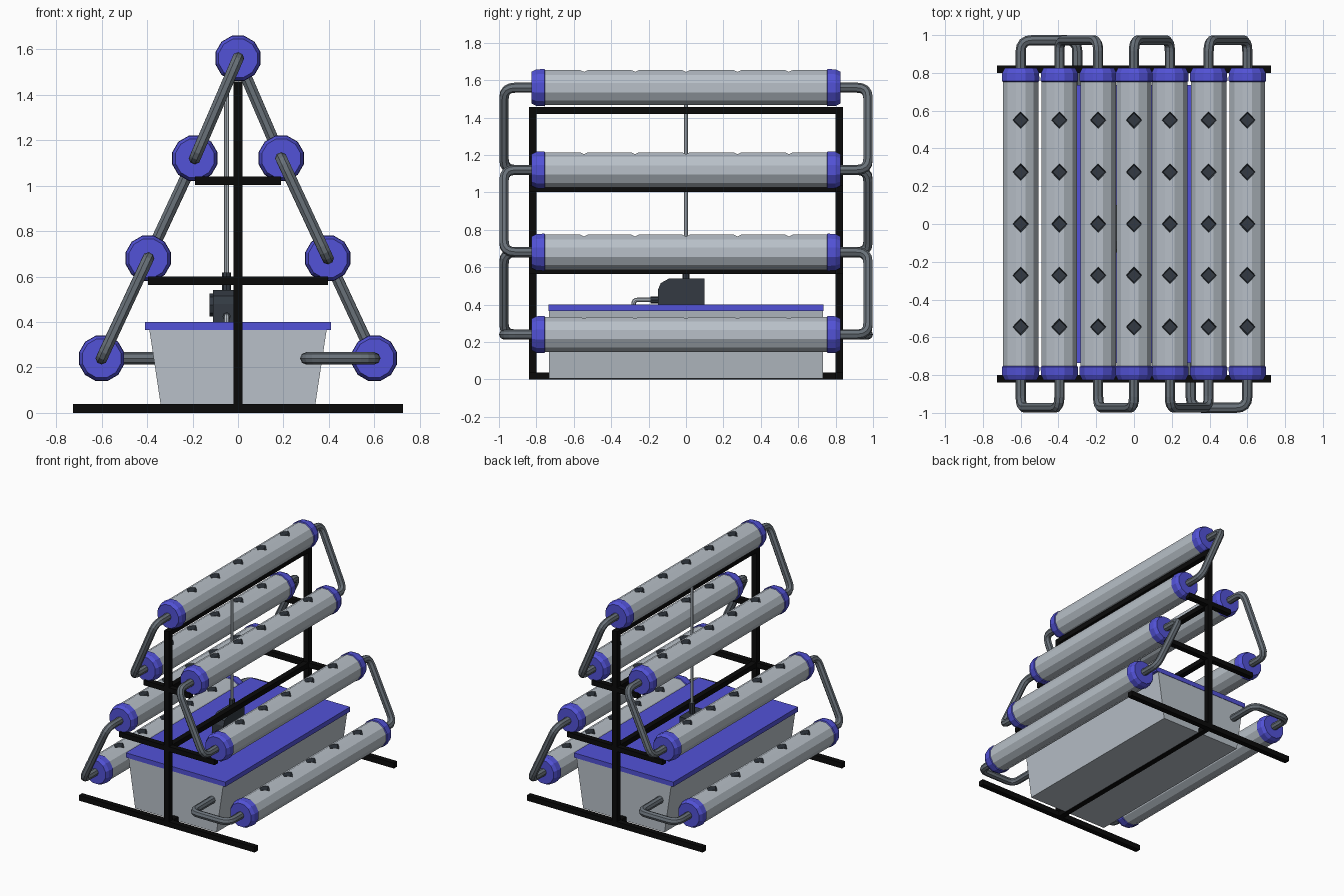
import bpy, bmesh, math
from mathutils import Vector, Matrix

if "Cube" in bpy.data.objects:
    bpy.data.objects.remove(bpy.data.objects["Cube"])


def mat(name, rgb):
    m = bpy.data.materials.new(name)
    m.diffuse_color = (*rgb, 1)
    m.use_nodes = True
    m.node_tree.nodes["Principled BSDF"].inputs["Base Color"].default_value = m.diffuse_color
    return m


LIGHT = mat("light_grey", (0.48, 0.53, 0.58))
BLUE = mat("blue", (0.085, 0.085, 0.68))
PIPE = mat("pipe_grey", (0.14, 0.165, 0.19))
DARK = mat("dark_slate", (0.033, 0.042, 0.055))
BLACK = mat("black", (0.003, 0.003, 0.003))


def add(name, mesh, *mats, loc=(0, 0, 0)):
    for m in mats:
        mesh.materials.append(m)
    o = bpy.data.objects.new(name, mesh)
    o.location = loc
    bpy.context.collection.objects.link(o)
    return o


def to_mesh(bm, name):
    bmesh.ops.recalc_face_normals(bm, faces=bm.faces)
    me = bpy.data.meshes.new(name)
    bm.to_mesh(me)
    bm.free()
    return me


def box(name, x, y, z, m, taper=1.0):
    """Box from (min, max) ranges; taper scales x at the bottom."""
    bm = bmesh.new()
    bmesh.ops.create_cube(bm, size=1)
    for v in bm.verts:
        bottom = v.co.z < 0
        v.co = [a + (b - a) * (c + 0.5) for (a, b), c in zip((x, y, z), v.co)]
        if bottom:
            v.co.x *= taper
    return add(name, to_mesh(bm, name), m)


def lathe(profile, sides=12):
    """Closed solid round the y axis from (radius, y) points, flat side up."""
    bm = bmesh.new()
    rings = []
    for r, y in profile:
        rings.append([bm.verts.new((r * math.cos(a), y, r * math.sin(a)))
                      for a in (2 * math.pi * (i + 0.5) / sides for i in range(sides))])
    for a, b in zip(rings, rings[1:]):
        for i in range(sides):
            j = (i + 1) % sides
            bm.faces.new((a[i], a[j], b[j], b[i]))
    bm.faces.new(rings[0])
    bm.faces.new(rings[-1])
    return bm


def pipe(name, pts, r, m, bend=0.06):
    """Round pipe along a path with rounded corners."""
    pts = [Vector(p) for p in pts]
    path = [pts[0]]
    for a, b, c in zip(pts, pts[1:], pts[2:]):
        p, q = b + (a - b).normalized() * bend, b + (c - b).normalized() * bend
        for t in (0, 0.25, 0.5, 0.75, 1):
            path.append(p * (1 - t) ** 2 + b * 2 * t * (1 - t) + q * t * t)
    path.append(pts[-1])
    cu = bpy.data.curves.new(name, 'CURVE')
    cu.dimensions = '3D'
    cu.bevel_depth = r
    cu.bevel_resolution = 2
    cu.use_fill_caps = True
    s = cu.splines.new('POLY')
    s.points.add(len(path) - 1)
    for sp, p in zip(s.points, path):
        sp.co = (*p, 1)
    s.use_smooth = False
    tmp = bpy.data.objects.new(name + "_path", cu)
    bpy.context.collection.objects.link(tmp)
    dg = bpy.context.evaluated_depsgraph_get()
    me = bpy.data.meshes.new_from_object(tmp.evaluated_get(dg))
    bpy.data.objects.remove(tmp)
    me.materials.clear()
    return add(name, me, m)


# Growing tube with five diamond planting holes, built once and shared
R = 0.097
tube = add("tube_source", to_mesh(lathe([(R, -0.79), (R, 0.79)]), "growing_tube"), LIGHT, DARK)
bm = bmesh.new()
for y in (-0.545, -0.272, 0, 0.275, 0.55):
    bmesh.ops.create_cone(bm, cap_ends=True, segments=4, radius1=0.036, radius2=0.056,
                          depth=0.06, matrix=Matrix.Translation((0, y, 0.098)))
cutter = add("hole_cutter", to_mesh(bm, "hole_cutter"))
cutter.hide_render = True
mod = tube.modifiers.new("holes", 'BOOLEAN')
mod.operation = 'DIFFERENCE'
mod.solver = 'EXACT'
mod.object = cutter
dg = bpy.context.evaluated_depsgraph_get()
tube_mesh = bpy.data.meshes.new_from_object(tube.evaluated_get(dg))
bpy.data.objects.remove(tube)
bpy.data.objects.remove(cutter)
tube_mesh.materials.clear()
tube_mesh.materials.append(LIGHT)
tube_mesh.materials.append(DARK)
for f in tube_mesh.polygons:
    c = f.center
    inside = math.hypot(c.x, c.z) < 0.0905 and abs(c.y) < 0.75
    f.material_index = 1 if inside else 0

# End cap
cap_mesh = {}
for s in (-1, 1):
    cap_mesh[s] = to_mesh(lathe([(0.096, 0.752 * s), (0.103, 0.757 * s), (0.101, 0.80 * s),
                                 (0.088, 0.825 * s)]), "end_cap")
    cap_mesh[s].materials.append(BLUE)

# Seven tubes on an A-shaped rack
TUBES = [(-0.6, 0.24), (-0.395, 0.68), (-0.19, 1.12), (0, 1.56),
         (0.19, 1.12), (0.395, 0.68), (0.6, 0.24)]
for i, (x, z) in enumerate(TUBES):
    add(f"growing_tube_{i + 1}", tube_mesh, loc=(x, 0, z))
    for s in (-1, 1):
        add(f"end_cap_{i + 1}_{'front' if s < 0 else 'back'}", cap_mesh[s], loc=(x, 0, z))

# Connecting pipes zigzag between front and back
PR, OUT = 0.027, 0.973
for i, ((x1, z1), (x2, z2)) in enumerate(zip(TUBES, TUBES[1:])):
    s = -1 if i % 2 == 0 else 1
    pipe(f"connecting_pipe_{i + 1}", [(x1, 0.8 * s, z1), (x1, OUT * s, z1),
                                      (x2, OUT * s, z2), (x2, 0.8 * s, z2)], PR, PIPE)
# Drain pipes return into the reservoir
for s, n in ((1, "left"), (-1, "right")):
    pipe(f"drain_pipe_{n}", [(-0.6 * s, 0.8 * s, 0.24), (-0.6 * s, OUT * s, 0.24),
                             (-0.3 * s, OUT * s, 0.24), (-0.3 * s, 0.72 * s, 0.24)], PR, PIPE)

# Frame: posts, feet and crossbars at each end
for s, n in ((-1, "front"), (1, "back")):
    y = (0.82 * s - 0.02, 0.82 * s + 0.02)
    box(f"post_{n}", (-0.02, 0.02), y, (0, 1.455), BLACK)
    box(f"foot_{n}", (-0.725, 0.725), y, (0, 0.04), BLACK)
    box(f"lower_crossbar_{n}", (-0.395, 0.395), y, (0.563, 0.6), BLACK)
    box(f"upper_crossbar_{n}", (-0.19, 0.19), y, (1.003, 1.04), BLACK)
# Rails joining both ends
for n, z in (("base", 0), ("lower", 0.563), ("upper", 1.003), ("top", 1.42)):
    box(f"{n}_rail", (-0.02, 0.02), (-0.84, 0.84), (z, z + 0.037), BLACK)

# Reservoir and lid
box("reservoir", (-0.39, 0.39), (-0.732, 0.732), (0.005, 0.366), LIGHT, taper=0.86)
box("reservoir_lid", (-0.41, 0.41), (-0.735, 0.735), (0.365, 0.4), BLUE)

# Pump body: side profile extruded across x
bm = bmesh.new()
prof = [(-0.15, 0.4), (0.1, 0.4), (0.1, 0.54), (-0.09, 0.54), (-0.135, 0.515), (-0.15, 0.48)]
f = bm.faces.new([bm.verts.new((-0.11, y, z)) for y, z in prof])
ext = bmesh.ops.extrude_face_region(bm, geom=[f])
bmesh.ops.translate(bm, vec=(0.095, 0, 0),
                    verts=[g for g in ext["geom"] if isinstance(g, bmesh.types.BMVert)])
add("pump_body", to_mesh(bm, "pump_body"), DARK)
pipe("pump_dial", [(-0.126, -0.03, 0.475), (-0.1, -0.03, 0.475)], 0.05, DARK)
pipe("pump_inlet", [(-0.05, -0.19, 0.425), (-0.05, -0.14, 0.425)], 0.018, DARK)
pipe("pump_outlet", [(-0.05, 0, 0.53), (-0.05, 0, 0.617)], 0.02, DARK)

# Thin water pipes: intake into the lid, riser up to the top tube
pipe("intake_pipe", [(-0.05, -0.18, 0.425), (-0.05, -0.28, 0.425), (-0.05, -0.28, 0.39)],
     0.012, LIGHT, bend=0.02)
pipe("riser_pipe", [(-0.05, 0, 0.6), (-0.05, 0, 1.49)], 0.011, LIGHT)
